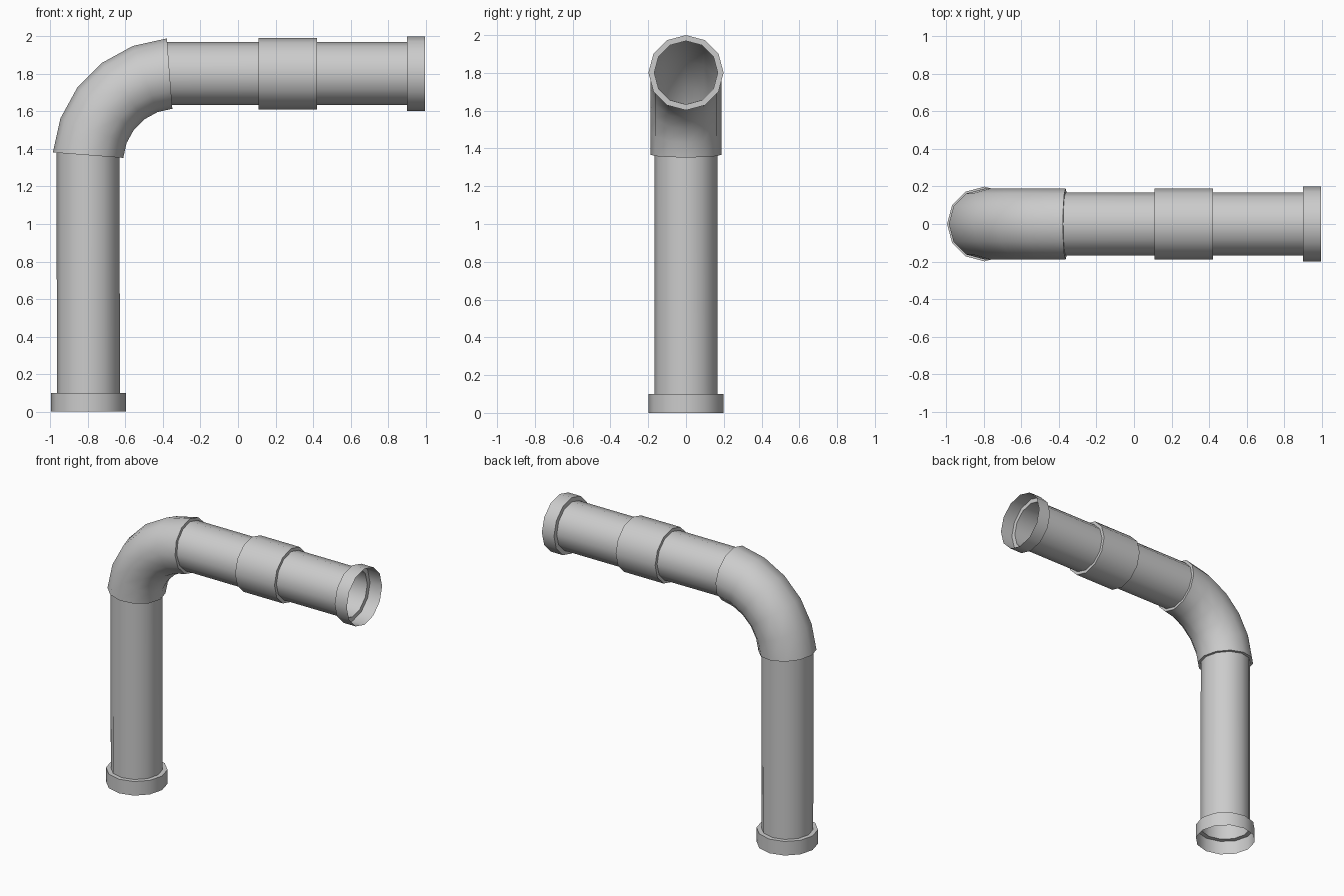
import bpy
import bmesh
from math import cos, sin, pi, radians
from mathutils import Vector

cube = bpy.data.objects.get("Cube")
if cube:
    bpy.data.objects.remove(cube)

SIDES = 12
PIPE_R, ELBOW_R, COUPLING_R, COLLAR_R = 0.168, 0.188, 0.19, 0.199
PIPE_X, PIPE_Z = -0.797, 1.801        # axes of the upright and the level pipe
BEND = Vector((-0.328, 0, 1.3305))    # centre of the elbow's bend
BEND_R, TILT = 0.4723, radians(4.4)

grey = bpy.data.materials.new("light_grey")
grey.use_nodes = True
colour = (0.6, 0.6, 0.6, 1)
grey.diffuse_color = colour
bsdf = grey.node_tree.nodes["Principled BSDF"]
bsdf.inputs["Base Color"].default_value = colour
bsdf.inputs["Roughness"].default_value = 0.6


def tube(name, sections):
    """Open shell through sections of (centre, direction angle, radius)."""
    bm = bmesh.new()
    rings = []
    for centre, angle, radius in sections:
        out = Vector((-cos(angle), 0, sin(angle)))
        side = Vector((0, -1, 0))
        turns = [2 * pi * i / SIDES for i in range(SIDES)]
        rings.append([bm.verts.new(centre + radius * (out * cos(t) + side * sin(t)))
                      for t in turns])
    for a, b in zip(rings, rings[1:]):
        for i in range(SIDES):
            j = (i + 1) % SIDES
            bm.faces.new((a[i], a[j], b[j], b[i]))
    mesh = bpy.data.meshes.new(name)
    bm.to_mesh(mesh)
    bm.free()
    mesh.materials.append(grey)
    obj = bpy.data.objects.new(name, mesh)
    bpy.context.collection.objects.link(obj)
    bpy.ops.object.select_all(action="DESELECT")
    obj.select_set(True)
    bpy.context.view_layer.objects.active = obj
    bpy.ops.object.shade_smooth_by_angle(angle=radians(40))
    return obj


def upright(z, radius):
    return Vector((PIPE_X, 0, z)), 0, radius


def level(x, radius):
    return Vector((x, 0, PIPE_Z)), pi / 2, radius


def bend(angle, radius):
    return BEND + BEND_R * Vector((-cos(angle), 0, sin(angle))), angle, radius


# Upright run
tube("bottom_collar", [upright(0, COLLAR_R), upright(0.1, COLLAR_R), upright(0.1, PIPE_R)])
tube("upright_pipe", [upright(0.1, PIPE_R), bend(TILT, PIPE_R)])

# Elbow with a stepped lip at both ends
start, end, steps = TILT, pi / 2 - TILT, 5
angles = [start + (end - start) * i / steps for i in range(steps + 1)]
tube("elbow", [bend(start, PIPE_R)] + [bend(a, ELBOW_R) for a in angles] + [bend(end, PIPE_R)])

# Level run
tube("inner_level_pipe", [bend(end, PIPE_R), level(0.11, PIPE_R)])
tube("coupling", [level(0.11, PIPE_R), level(0.11, COUPLING_R),
                  level(0.42, COUPLING_R), level(0.42, PIPE_R)])
tube("outer_level_pipe", [level(0.42, PIPE_R), level(0.9, PIPE_R)])
tube("end_collar", [level(0.9, PIPE_R), level(0.9, COLLAR_R), level(0.995, COLLAR_R)])
